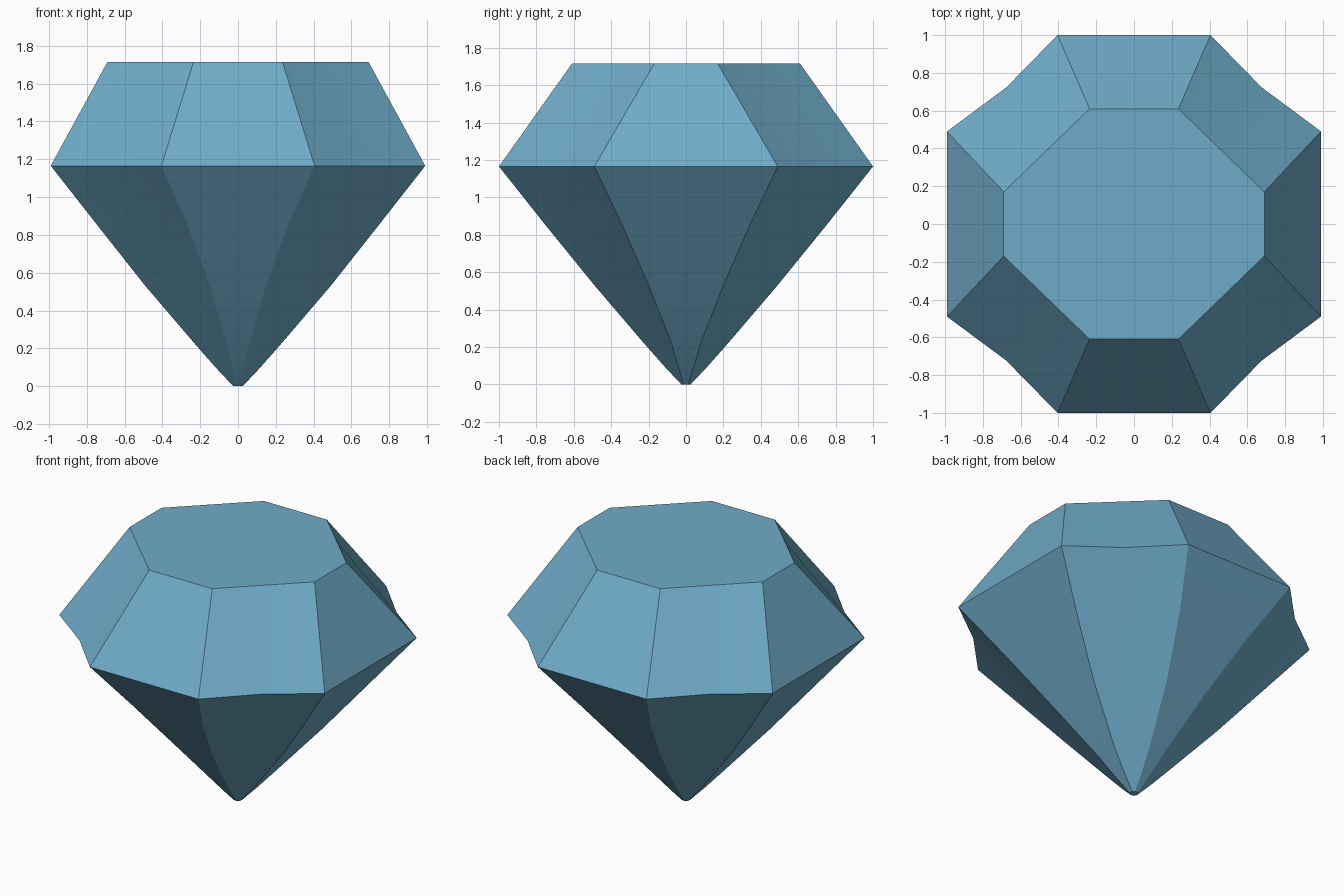
import bpy, bmesh, math

if "Cube" in bpy.data.objects:
    bpy.data.objects.remove(bpy.data.objects["Cube"])

blue = bpy.data.materials.new("gem blue")
blue.diffuse_color = (0.16, 0.41, 0.58, 1)
blue.use_nodes = True
blue.node_tree.nodes["Principled BSDF"].inputs["Base Color"].default_value = blue.diffuse_color


# One ring: octagon corners plus edge midpoints; diagonal edges can dip inward
def ring_points(x, x_half, y, y_half, dip):
    quarter = [(x, y_half), (y_half and x_half, y)]
    corners = []
    for sx, sy, flip in ((1, 1, False), (-1, 1, True), (-1, -1, False), (1, -1, True)):
        pair = [(sx * a, sy * b) for a, b in quarter]
        corners += pair[::-1] if flip else pair
    pts = []
    for i, a in enumerate(corners):
        b = corners[(i + 1) % 8]
        k = 1 - dip if i % 2 == 0 else 1
        pts += [a, ((a[0] + b[0]) / 2 * k, (a[1] + b[1]) / 2 * k)]
    return pts


# (z, side x, half width of front facet, front y, half width of side facet, dip)
rings = [
    (0.0, 0.025, 0.012, 0.025, 0.012, 0),
    (0.09, 0.11, 0.03, 0.11, 0.04, 0),
    (0.22, 0.225, 0.06, 0.225, 0.078, 0),
    (0.53, 0.49, 0.148, 0.49, 0.2, 0.005),
    (0.85, 0.743, 0.265, 0.75, 0.34, 0.015),
    (1.165, 0.99, 0.405, 1.0, 0.49, 0.03),
    (1.715, 0.69, 0.235, 0.61, 0.17, 0),
]

bm = bmesh.new()
loops = []
for z, *shape in rings:
    loops.append([bm.verts.new((px, py, z)) for px, py in ring_points(*shape)])

# Pavilion and crown facets between rings
for low, high in zip(loops, loops[1:]):
    for i in range(16):
        j = (i + 1) % 16
        bm.faces.new((low[i], low[j], high[j], high[i]))

# Culet and table
bm.faces.new(loops[0][::-1])
bm.faces.new(loops[-1])
bmesh.ops.recalc_face_normals(bm, faces=bm.faces)

mesh = bpy.data.meshes.new("gemstone")
bm.to_mesh(mesh)
bm.free()
mesh.materials.append(blue)
gem = bpy.data.objects.new("gemstone", mesh)
bpy.context.collection.objects.link(gem)

# Smooth inside each facet, sharp between facets
bpy.context.view_layer.objects.active = gem
gem.select_set(True)
bpy.ops.object.shade_smooth_by_angle(angle=math.radians(18))
